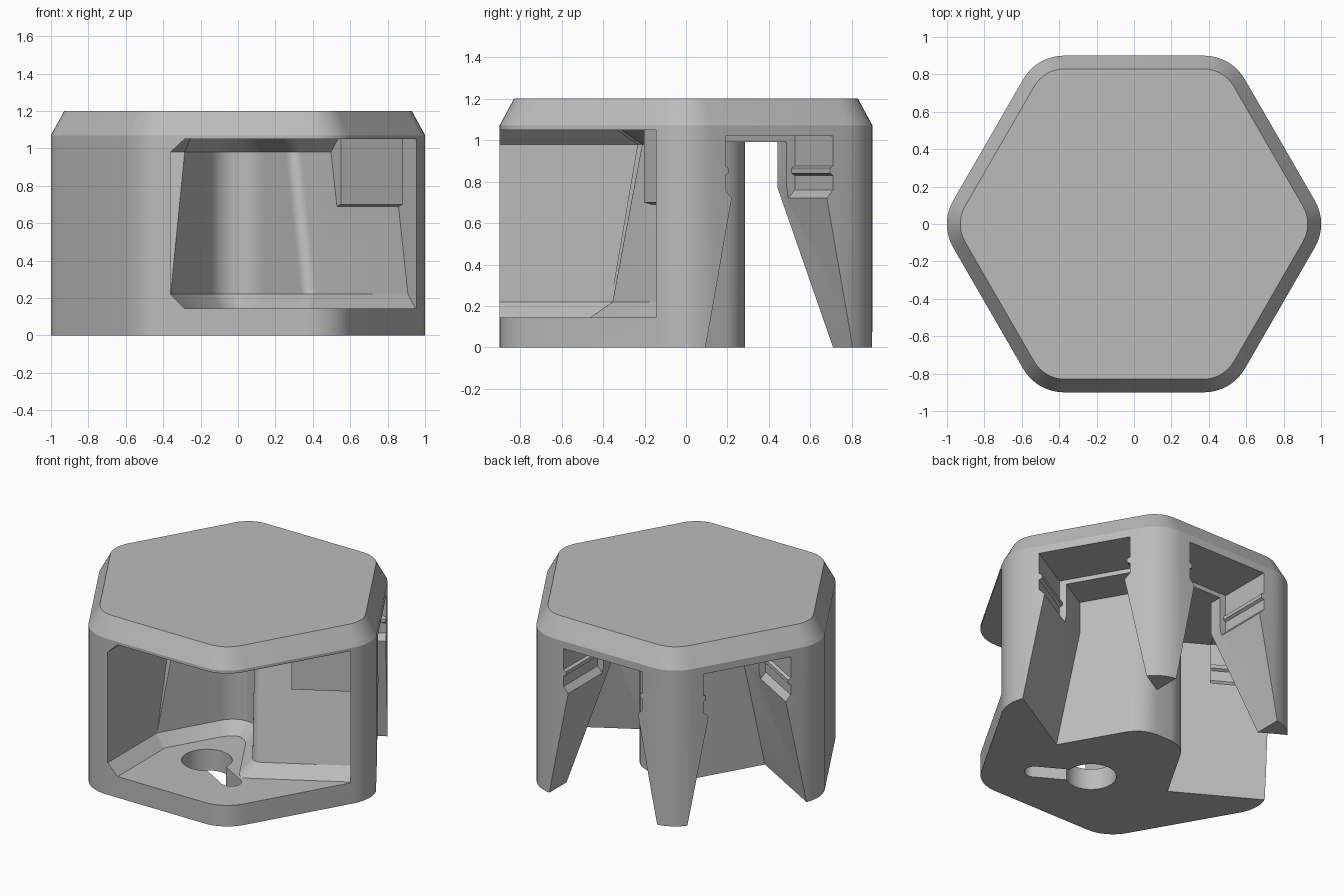
import bpy, bmesh, math
from mathutils import Vector

if "Cube" in bpy.data.objects:
    bpy.data.objects.remove(bpy.data.objects["Cube"])

grey = bpy.data.materials.new("plain grey")
grey.use_nodes = True
tone = (0.5, 0.5, 0.5, 1)
grey.diffuse_color = tone
grey.node_tree.nodes["Principled BSDF"].inputs["Base Color"].default_value = tone


def heading(deg):
    a = math.radians(deg)
    return Vector((math.cos(a), math.sin(a)))


def meet(a1, d1, a2, d2):
    """Crossing of two lines, each given by normal angle and distance."""
    n, m = heading(a1), heading(a2)
    k = n.x * m.y - n.y * m.x
    return Vector(((d1 * m.y - d2 * n.y) / k, (n.x * d2 - m.x * d1) / k))


def rounded(corners, steps=8):
    """Outline from (point, radius) corners, with true arcs."""
    out = []
    for i, (p, r) in enumerate(corners):
        if not r:
            out.append(p)
            continue
        a = (corners[i - 1][0] - p).normalized()
        b = (corners[(i + 1) % len(corners)][0] - p).normalized()
        half = a.angle(b) / 2
        mid = p + (a + b).normalized() * r / math.sin(half)
        start = p + a * r / math.tan(half) - mid
        end = p + b * r / math.tan(half) - mid
        for s in range(steps + 1):
            v = start.lerp(end, s / steps)
            # even spacing along the arc
            ang = start.angle_signed(end) * s / steps
            v = Vector((start.x * math.cos(ang) + start.y * math.sin(ang),
                        start.y * math.cos(ang) - start.x * math.sin(ang)))
            out.append(mid + v)
    return out


def loft(name, rings):
    bm = bmesh.new()
    rows = [[bm.verts.new(p) for p in ring] for ring in rings]
    n = len(rows[0])
    for lo, hi in zip(rows, rows[1:]):
        for i in range(n):
            j = (i + 1) % n
            bm.faces.new((lo[i], lo[j], hi[j], hi[i]))
    bm.faces.new(rows[0][::-1])
    bm.faces.new(rows[-1])
    bmesh.ops.recalc_face_normals(bm, faces=bm.faces)
    mesh = bpy.data.meshes.new(name)
    bm.to_mesh(mesh)
    bm.free()
    mesh.materials.append(grey)
    ob = bpy.data.objects.new(name, mesh)
    bpy.context.collection.objects.link(ob)
    return ob


def level(outline, z):
    return [(p.x, p.y, z) for p in outline]


def radial(name, deg, profile, near, far):
    """Extrude a (sideways, height) profile outward along a heading."""
    n, t = heading(deg), heading(deg + 90)
    rings = [[(*(n * d + t * u), z) for u, z in profile] for d in (near, far)]
    return loft(name, rings)


def combine(target, tool, operation, keep=False):
    mod = target.modifiers.new("combine", "BOOLEAN")
    mod.operation, mod.solver, mod.object = operation, "EXACT", tool
    bpy.context.view_layer.objects.active = target
    bpy.ops.object.modifier_apply(modifier=mod.name)
    if not keep:
        bpy.data.objects.remove(tool)


def both(side):
    """Close a right-hand profile with its mirror image."""
    return side + [(-u, z) for u, z in reversed(side)]


# Rounded hexagonal body with a bevelled top
def hexagon(apothem, radius):
    return rounded([(heading(60 * k) * apothem / math.cos(math.pi / 6), radius)
                    for k in range(6)])


body = loft("hexagonal_stool_body", [level(hexagon(0.9, 0.25), 0),
                                     level(hexagon(0.9, 0.25), 1.07),
                                     level(hexagon(0.83, 0.19), 1.2)])

# Central column that the rear bays stop against
C = 0.285
column_outline = rounded([(meet(30, C, 270, 0.33), 0), (meet(30, C, 90, C), 0.2),
                          (meet(90, C, 150, C), 0.2), (meet(150, C, 270, 0.33), 0)])
column = loft("column_helper", [level(column_outline, -0.3), level(column_outline, 1.4)])

# Three rear bays, tapering upward, each with a ridged catch recess
bay = both([(0.43, -0.1), (0.255, 0.77), (0.255, 0.99)])
recess = both([(0.25, 0.72), (0.265, 0.72), (0.3, 0.76), (0.3, 0.83), (0.282, 0.84),
               (0.282, 0.865), (0.3, 0.875), (0.3, 1.02)])
for deg in (30, 90, 150):
    cutter = radial("bay_cutter", deg, bay, 0.2, 1.3)
    combine(cutter, column, "DIFFERENCE", keep=True)
    combine(body, cutter, "DIFFERENCE")
    combine(body, radial("recess_cutter", deg, recess, 0.53, 1.3), "DIFFERENCE")
bpy.data.objects.remove(column)


# Front bay across two faces, with chamfered floor and ceiling edges
def front_outline(wing, inset):
    left, core, wing = 0.36 - inset, 0.13 - inset, wing + inset
    a, b = meet(180, left, 240, wing), meet(240, wing, 150, core)
    if b.x < -left + 0.01:
        b = meet(180, left, 150, core)
        a = b - Vector((0, 0.02))
    back = 0.1 - inset
    return rounded([
        (Vector((-left, -1.4)), 0), (a, 0), (b, 0),
        (meet(150, core, 90, back), 0.16), (meet(90, back, 30, core), 0.16),
        (meet(30, core, 300, wing), 0.06), (meet(300, wing, 30, 0.755), 0),
        (meet(30, 0.755, 300, 1.5), 0), (Vector((1.3, -1.4)), 0)])


front_bay = loft("front_bay_cutter", [level(front_outline(w, e), z) for z, w, e in (
    (0.145, 0.515, 0.075), (0.22, 0.51, 0), (0.98, 0.345, 0), (1.05, 0.345, 0.075))])
combine(body, front_bay, "DIFFERENCE")

# Housing around the catch recess, inside the front bay
housing = [(-0.33, 0.67), (-0.45, 0.7), (-0.45, 1.08), (-0.33, 1.08)]
combine(body, radial("catch_housing", 30, housing, 0.375, 0.77), "UNION")

# Keyhole through the floor
centre, slot = Vector((0.03, -0.38)), heading(-30)
across = heading(60) * 0.065
tip = centre + slot * 0.42
ring = [centre + heading(k * 11.25) * 0.158 for k in range(32)]
groove = rounded([(centre - across, 0), (tip - across, 0.064),
                  (tip + across, 0.064), (centre + across, 0)])
for outline in (ring, groove):
    combine(body, loft("keyhole_cutter", [level(outline, -0.1), level(outline, 0.2)]),
            "DIFFERENCE")

# Smooth the rounded corners, keep hard edges
bpy.ops.object.select_all(action="DESELECT")
body.select_set(True)
bpy.context.view_layer.objects.active = body
bpy.ops.object.shade_smooth_by_angle(angle=math.radians(25))
